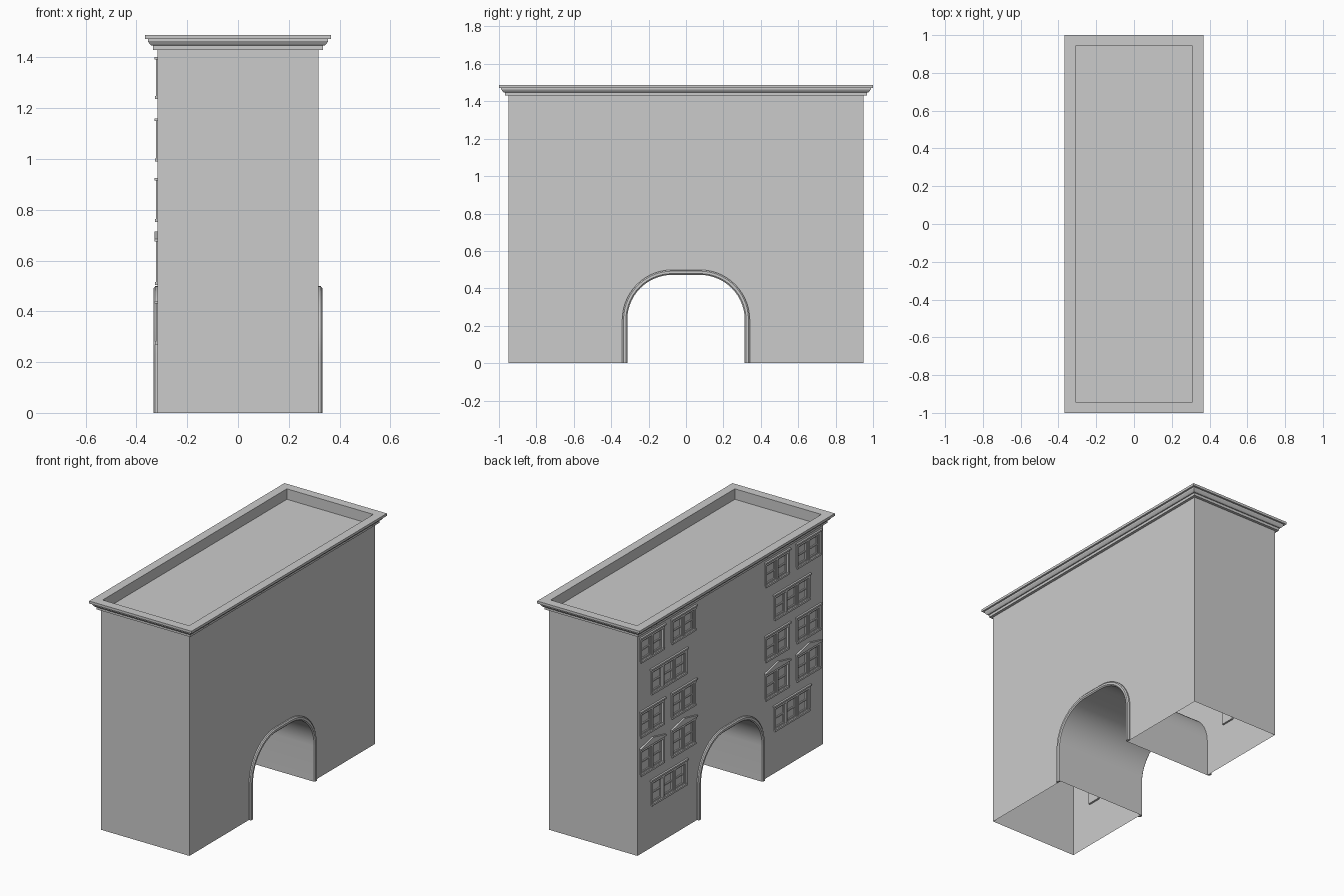
import bpy, bmesh, math
from mathutils import Vector

if "Cube" in bpy.data.objects:
    bpy.data.objects.remove(bpy.data.objects["Cube"], do_unlink=True)

stone = bpy.data.materials.new("grey_stone")
stone.use_nodes = True
COLOUR = (0.6, 0.6, 0.6, 1)
stone.diffuse_color = COLOUR
stone.node_tree.nodes["Principled BSDF"].inputs["Base Color"].default_value = COLOUR

WX, WY, WALL_TOP = 0.317, 0.95, 1.43     # wall half sizes and height
ARCH_HALF, ARCH_TOP, ARCH_R = 0.314, 0.472, 0.24
PITCH, LIGHT_W, REVEAL = 0.117, 0.092, 0.012


def finish(bm, name, angle=None):
    bmesh.ops.remove_doubles(bm, verts=bm.verts, dist=1e-5)
    bmesh.ops.recalc_face_normals(bm, faces=bm.faces)
    mesh = bpy.data.meshes.new(name)
    bm.to_mesh(mesh)
    bm.free()
    mesh.materials.append(stone)
    obj = bpy.data.objects.new(name, mesh)
    bpy.context.collection.objects.link(obj)
    if angle:
        bpy.ops.object.select_all(action='DESELECT')
        obj.select_set(True)
        bpy.context.view_layer.objects.active = obj
        bpy.ops.object.shade_smooth_by_angle(angle=math.radians(angle))
    return obj


def arch(offset=0.0, steps=14):
    """Round-shouldered archway outline as (y, z), grown by offset."""
    cy, cz, r = ARCH_HALF - ARCH_R, ARCH_TOP - ARCH_R, ARCH_R + offset
    half = [(ARCH_HALF + offset, 0.0)]
    for i in range(steps + 1):
        a = math.pi / 2 * i / steps
        half.append((cy + r * math.cos(a), cz + r * math.sin(a)))
    return half + [(-y, z) for y, z in reversed(half)]


def bridge(bm, a, b, closed=True):
    n = len(a)
    for i in range(n if closed else n - 1):
        j = (i + 1) % n
        bm.faces.new((a[i], a[j], b[j], b[i]))


def box(bm, y0, y1, z0, z1, out, back=0.0):
    """Block on the windowed wall, projecting outwards by out."""
    pts = [(y0, z0), (y1, z0), (y1, z1), (y0, z1)]
    rings = [[bm.verts.new((-WX - d, y, z)) for y, z in pts] for d in (-back, out)]
    bridge(bm, *rings)
    bm.faces.new(rings[0])
    bm.faces.new(rings[1])


# Window layout: (centre y, number of lights, bottom, top, gabled)
windows = []
for side in (-1, 1):
    for z0, z1, gable in ((1.237, 1.402, False), (0.752, 0.925, False), (0.503, 0.685, True)):
        windows += [(side * c, 2, z0, z1, gable) for c in (0.80, 0.48)]
    windows += [(side * 0.63, 3, z0, z0 + 0.17, False) for z0 in (0.99, 0.27)]


def lights(win):
    c, n, z0, z1, _ = win
    for i in range(n):
        y = c + (i - (n - 1) / 2) * PITCH
        yield y - LIGHT_W / 2, y + LIGHT_W / 2, z0 + 0.014, z1 - 0.028


# Building shell: two long walls, end walls and the tunnel, open underneath
bm = bmesh.new()
outline = [(-WY, 0), (-WY, WALL_TOP), (WY, WALL_TOP), (WY, 0)] + arch()
sides = []
for sx in (-1, 1):
    loop = [bm.verts.new((sx * WX, y, z)) for y, z in outline]
    edges = [bm.edges.new((v, loop[(i + 1) % len(loop)])) for i, v in enumerate(loop)]
    if sx < 0:
        for win in windows:
            for y0, y1, z0, z1 in lights(win):
                rect = [(y0, z0), (y1, z0), (y1, z1), (y0, z1)]
                hole = [bm.verts.new((-WX, y, z)) for y, z in rect]
                pane = [bm.verts.new((-WX + REVEAL, y, z)) for y, z in rect]
                edges += [bm.edges.new((hole[i], hole[(i + 1) % 4])) for i in range(4)]
                bridge(bm, hole, pane)
                bm.faces.new(pane)
    bmesh.ops.triangle_fill(bm, use_beauty=True, edges=edges, normal=Vector((sx, 0, 0)))
    sides.append(loop)
left, right = sides
for i in [0, 2] + list(range(4, len(outline) - 1)):
    bm.faces.new((left[i], left[i + 1], right[i + 1], right[i]))
finish(bm, "building_shell", 30)

# Stepped cornice, parapet and sunken roof
bm = bmesh.new()
steps = [(0, 1.43), (0.018, 1.43), (0.018, 1.447), (0.024, 1.447), (0.03, 1.452),
         (0.038, 1.464), (0.038, 1.472), (0.05, 1.472), (0.05, 1.488),
         (-0.007, 1.488), (-0.007, 1.42)]
previous = None
for off, z in steps:
    x, y = WX + off, WY + off
    ring = [bm.verts.new((a * x, b * y, z)) for a, b in ((-1, -1), (1, -1), (1, 1), (-1, 1))]
    if previous:
        bridge(bm, previous, ring)
    previous = ring
bm.faces.new(previous)
finish(bm, "cornice_and_roof")

# Moulded archway surrounds on both long walls
for sx, name in ((-1, "arch_trim_right"), (1, "arch_trim_left")):
    bm = bmesh.new()
    section = [(0, 0), (0, 0.009), (0.007, 0.015), (0.02, 0.015), (0.027, 0.009), (0.027, 0)]
    rows = [[bm.verts.new((sx * (WX + out), y, z)) for y, z in arch(off)] for off, out in section]
    for a, b in zip(rows, rows[1:]):
        bridge(bm, a, b, closed=False)
    for end in (0, -1):
        bm.faces.new([r[end] for r in rows])
    finish(bm, name, 30)

# Window surrounds: sill, jambs, mullions, sashes and moulded heads
for k, win in enumerate(windows):
    c, n, z0, z1, gable = win
    bm = bmesh.new()
    half = n * PITCH / 2
    box(bm, c - half - 0.004, c + half + 0.004, z0, z0 + 0.012, 0.009)
    for i in range(n + 1):
        y = c - half + i * PITCH
        box(bm, y - 0.008, y + 0.008, z0 + 0.012, z1 - 0.026, 0.005)
    box(bm, c - half - 0.008, c + half + 0.008, z1 - 0.026, z1 - 0.01, 0.006)
    box(bm, c - half - 0.014, c + half + 0.014, z1 - 0.01, z1, 0.012)
    for y0, y1, b, t in lights(win):
        m, d = (b + t) / 2, REVEAL
        box(bm, y0, y0 + 0.008, b, t, -0.004, d)
        box(bm, y1 - 0.008, y1, b, t, -0.004, d)
        for zc in (b + 0.004, m, t - 0.004):
            box(bm, y0 + 0.008, y1 - 0.008, zc - 0.004, zc + 0.004, -0.004, d)
    if gable:
        tri = [(c - half - 0.014, z1), (c + half + 0.014, z1), (c, z1 + 0.03)]
        rings = [[bm.verts.new((-WX - out, y, z)) for y, z in tri] for out in (0, 0.012)]
        bridge(bm, *rings)
        face = bm.faces.new(rings[1])
        bm.faces.new(rings[0])
        bmesh.ops.inset_individual(bm, faces=[face], thickness=0.006, depth=-0.006)
    finish(bm, f"window_surround_{k + 1}")
